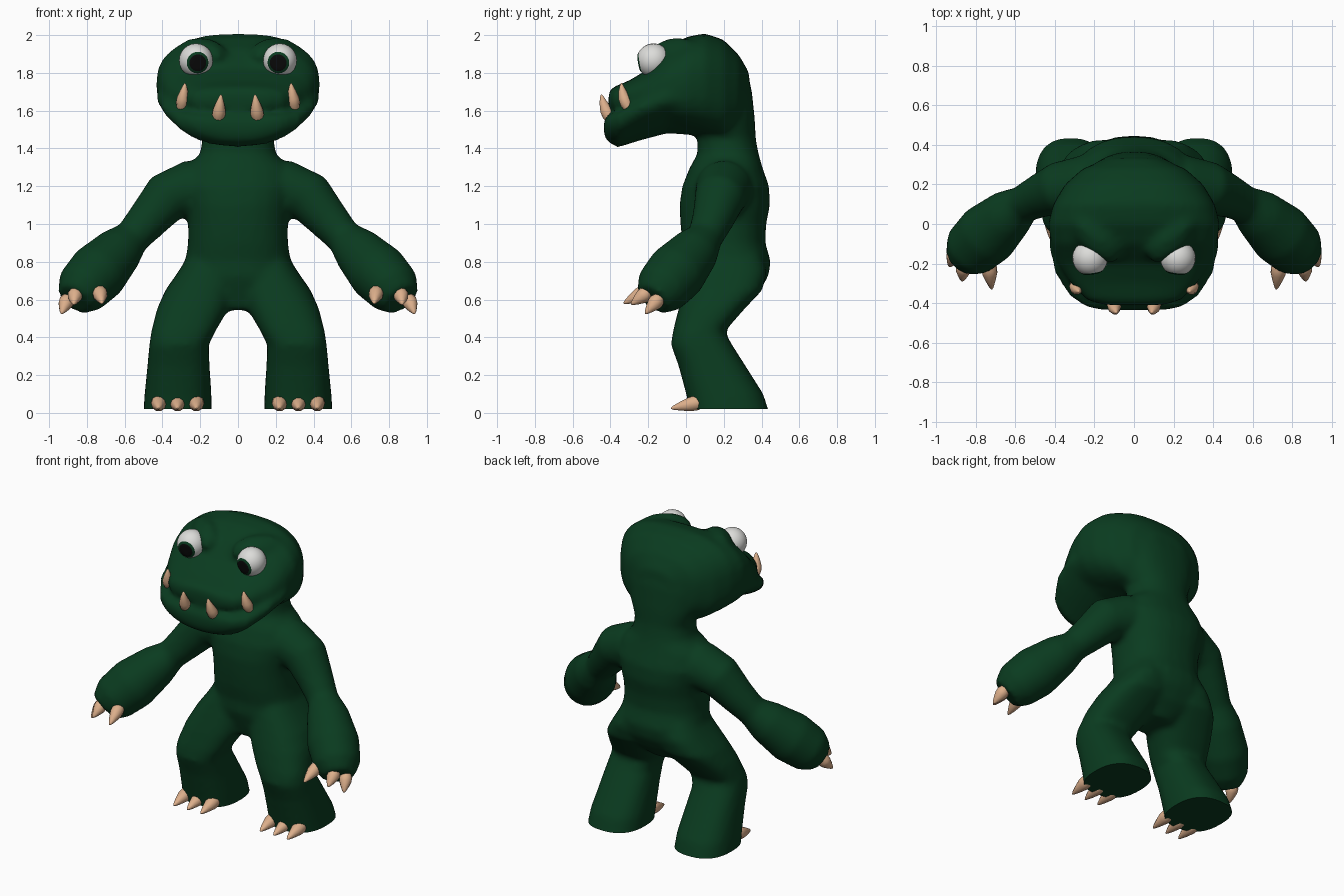
import bpy, bmesh, math
from mathutils import Vector

if "Cube" in bpy.data.objects:
    bpy.data.objects.remove(bpy.data.objects["Cube"])


def material(name, rgb):
    m = bpy.data.materials.new(name)
    m.diffuse_color = (*rgb, 1)
    m.use_nodes = True
    m.node_tree.nodes["Principled BSDF"].inputs["Base Color"].default_value = m.diffuse_color
    return m


GREEN = material("skin_green", (0.003, 0.044, 0.014))
WHITE = material("eye_white", (0.72, 0.72, 0.70))
BLACK = material("pupil_black", (0.003, 0.003, 0.003))
HORN = material("claw_tan", (0.72, 0.43, 0.26))


def loft(bm, rings, n=24, power=2.0):
    """Skin closed superellipse rings given as (centre, axis_a, axis_b)."""
    loops = []
    for c, a, b in rings:
        loop = []
        for i in range(n):
            t = 2 * math.pi * i / n
            u, v = math.cos(t), math.sin(t)
            u = math.copysign(abs(u) ** (2 / power), u)
            v = math.copysign(abs(v) ** (2 / power), v)
            loop.append(bm.verts.new(Vector(c) + Vector(a) * u + Vector(b) * v))
        loops.append(loop)
    for p, q in zip(loops, loops[1:]):
        for i in range(n):
            j = (i + 1) % n
            bm.faces.new((p[i], p[j], q[j], q[i]))
    bm.faces.new(loops[0][::-1])
    bm.faces.new(loops[-1])
    return [v for loop in loops for v in loop]


def level(z, x0, x1, y0, y1):
    """Horizontal ring filling a rectangle."""
    return (((x0 + x1) / 2, (y0 + y1) / 2, z), ((x1 - x0) / 2, 0, 0), (0, (y1 - y0) / 2, 0))


def upright(y, z0, z1, w):
    """Ring facing forward."""
    return ((0, y, (z0 + z1) / 2), (w, 0, 0), (0, 0, (z1 - z0) / 2))


def tube(points):
    """Round rings along a path of (x, y, z, radius)."""
    rings = []
    for i, p in enumerate(points):
        a, b = points[max(i - 1, 0)], points[min(i + 1, len(points) - 1)]
        d = (Vector(b[:3]) - Vector(a[:3])).normalized()
        s = d.cross(Vector((0, 1, 0.3))).normalized()
        rings.append((p[:3], s * p[3], d.cross(s) * p[3]))
    return rings


def finish(name, bm, mats, angle=60):
    bmesh.ops.recalc_face_normals(bm, faces=bm.faces)
    me = bpy.data.meshes.new(name)
    bm.to_mesh(me)
    bm.free()
    for m in mats:
        me.materials.append(m)
    ob = bpy.data.objects.new(name, me)
    bpy.context.collection.objects.link(ob)
    bpy.ops.object.select_all(action='DESELECT')
    ob.select_set(True)
    bpy.context.view_layer.objects.active = ob
    bpy.ops.object.shade_smooth_by_angle(angle=math.radians(angle))
    return ob


# Torso and neck
bm = bmesh.new()
torso = [(0.545, 0.06, 0.29, 0.10), (0.63, 0.03, 0.38, 0.25), (0.72, 0.0, 0.435, 0.30),
         (0.80, 0.0, 0.45, 0.28), (0.90, -0.02, 0.42, 0.265), (1.0, -0.03, 0.425, 0.265),
         (1.1, -0.035, 0.445, 0.28), (1.2, -0.02, 0.44, 0.31), (1.3, 0.02, 0.405, 0.28),
         (1.37, 0.06, 0.385, 0.20), (1.45, 0.06, 0.37, 0.19), (1.55, 0.05, 0.365, 0.23),
         (1.7, 0.05, 0.35, 0.26), (1.82, 0.05, 0.32, 0.22)]
loft(bm, [level(z, -w, w, f, b) for z, f, b, w in torso], power=2.3)

# Cranium with upper snout
cranium = [(-0.41, 1.61, 1.70, 0.15), (-0.385, 1.59, 1.725, 0.24), (-0.30, 1.58, 1.76, 0.32),
           (-0.2, 1.54, 1.82, 0.385), (-0.1, 1.51, 1.93, 0.42), (0.0, 1.49, 1.99, 0.435),
           (0.1, 1.47, 2.01, 0.41), (0.2, 1.45, 1.975, 0.35), (0.28, 1.5, 1.895, 0.26),
           (0.335, 1.56, 1.80, 0.12)]
loft(bm, [upright(*r) for r in cranium], n=32, power=2.6)

# Lower jaw, curling up at the sides into a grin
jaw = [(-0.435, 1.47, 1.55, 0.17), (-0.415, 1.435, 1.57, 0.25), (-0.36, 1.405, 1.57, 0.33),
       (-0.25, 1.44, 1.60, 0.40), (-0.1, 1.48, 1.64, 0.435), (0.04, 1.47, 1.66, 0.41),
       (0.15, 1.45, 1.65, 0.30)]
for v in loft(bm, [upright(*r) for r in jaw], n=32, power=2.6):
    v.co.z += 0.6 * v.co.x ** 2

leg = [(-0.05, 0.14, 0.50, 0.02, 0.46), (0.02, 0.14, 0.50, 0.02, 0.435), (0.1, 0.14, 0.495, 0.0, 0.41),
       (0.25, 0.15, 0.48, -0.04, 0.315), (0.36, 0.155, 0.47, -0.08, 0.245),
       (0.43, 0.12, 0.46, -0.07, 0.205), (0.55, 0.05, 0.43, -0.04, 0.31),
       (0.65, 0.01, 0.385, -0.01, 0.405), (0.75, 0.0, 0.315, 0.02, 0.43), (0.84, 0.02, 0.26, 0.06, 0.40)]
arm = [(0.12, 0.20, 1.19, 0.12), (0.25, 0.20, 1.19, 0.15), (0.38, 0.18, 1.14, 0.135),
       (0.48, 0.14, 1.02, 0.11), (0.56, 0.10, 0.93, 0.095), (0.63, 0.05, 0.86, 0.13),
       (0.74, -0.05, 0.745, 0.16), (0.825, -0.13, 0.655, 0.145), (0.865, -0.175, 0.60, 0.10)]
for s in (-1, 1):
    # Legs and arms
    loft(bm, [level(z, s * a, s * b, f, k) for z, a, b, f, k in leg], power=2.5)
    loft(bm, tube([(s * x, y, z, r) for x, y, z, r in arm]))
    # Brow, slanting forward towards the middle
    brow = [(-0.14, 0.05), (-0.11, 0.085), (-0.04, 0.115), (0.04, 0.10), (0.1, 0.04)]
    for v in loft(bm, [((s * 0.2, y, 1.885), (r * 1.25, 0, 0), (0, 0, r * 0.9)) for y, r in brow]):
        v.co.y += 0.6 * (abs(v.co.x) - 0.23)

# Fuse the parts into one skin and soften the joins
raw = finish("body_parts", bm, [GREEN])
remesh = raw.modifiers.new("fuse", 'REMESH')
remesh.mode = 'VOXEL'
remesh.voxel_size = 0.019
smooth = raw.modifiers.new("soften", 'SMOOTH')
smooth.factor, smooth.iterations = 0.5, 7
graph = bpy.context.evaluated_depsgraph_get()
fused = bpy.data.meshes.new_from_object(raw.evaluated_get(graph))
bm = bmesh.new()
bm.from_mesh(fused)
bpy.data.objects.remove(raw)
# Flat soles
bmesh.ops.bisect_plane(bm, geom=bm.verts[:] + bm.edges[:] + bm.faces[:],
                       plane_co=(0, 0, 0.02), plane_no=(0, 0, -1), clear_outer=True)
bmesh.ops.holes_fill(bm, edges=[e for e in bm.edges if e.is_boundary], sides=0)
for f in bm.faces:
    f.material_index = 0
finish("body", bm, [GREEN])


def spike(name, base, tip, r, bend=0.0):
    """Swollen pointed claw or tooth."""
    base, tip = Vector(base), Vector(tip)
    pts = []
    for t, k in ((0, 0.8), (0.2, 1.0), (0.4, 0.95), (0.7, 0.6), (0.92, 0.28), (1, 0.08)):
        p = base.lerp(tip, t) + Vector((0, -bend * math.sin(math.pi * t), 0))
        pts.append((*p, r * k))
    b = bmesh.new()
    loft(b, tube(pts), n=10)
    finish(name, b, [HORN])


for s, side in ((-1, "right"), (1, "left")):
    # Tusks
    spike(f"front_tusk_{side}", (s * 0.105, -0.395, 1.55), (s * 0.09, -0.448, 1.685), 0.035, 0.008)
    spike(f"side_tusk_{side}", (s * 0.298, -0.305, 1.615), (s * 0.28, -0.342, 1.745), 0.034, 0.008)
    # Finger claws
    fingers = [((0.735, -0.20, 0.65), (0.72, -0.33, 0.58)), ((0.86, -0.20, 0.64), (0.87, -0.29, 0.575)),
               ((0.90, -0.14, 0.61), (0.935, -0.215, 0.525))]
    for i, (a, b) in enumerate(fingers):
        spike(f"finger_claw_{side}_{i}", (s * a[0], *a[1:]), (s * b[0], *b[1:]), 0.04)
    # Toe claws
    for i, x in enumerate((0.22, 0.32, 0.42)):
        spike(f"toe_claw_{side}_{i}", (s * x, 0.09, 0.06), (s * x, -0.08, 0.024), 0.041)
    # Eyeball facing forward with iris and pupil
    bm = bmesh.new()
    bmesh.ops.create_uvsphere(bm, u_segments=24, v_segments=18, radius=0.09)
    for f in bm.faces:
        c = f.calc_center_median()
        angle = math.degrees(math.atan2(math.hypot(c.x, c.y), c.z))
        f.material_index = 2 if angle < 30 else 1 if angle < 40 else 0
    # Slightly blunt front, with the gaze turned inward and down
    aim = Vector((-s * 0.12, -1, -0.17)).to_track_quat('Z', 'Y')
    for v in bm.verts:
        v.co.z = min(v.co.z, 0.08)
        v.co = Vector((s * 0.222, -0.172, 1.866)) + aim @ v.co
    finish(f"eye_{side}", bm, [WHITE, GREEN, BLACK], 40)
